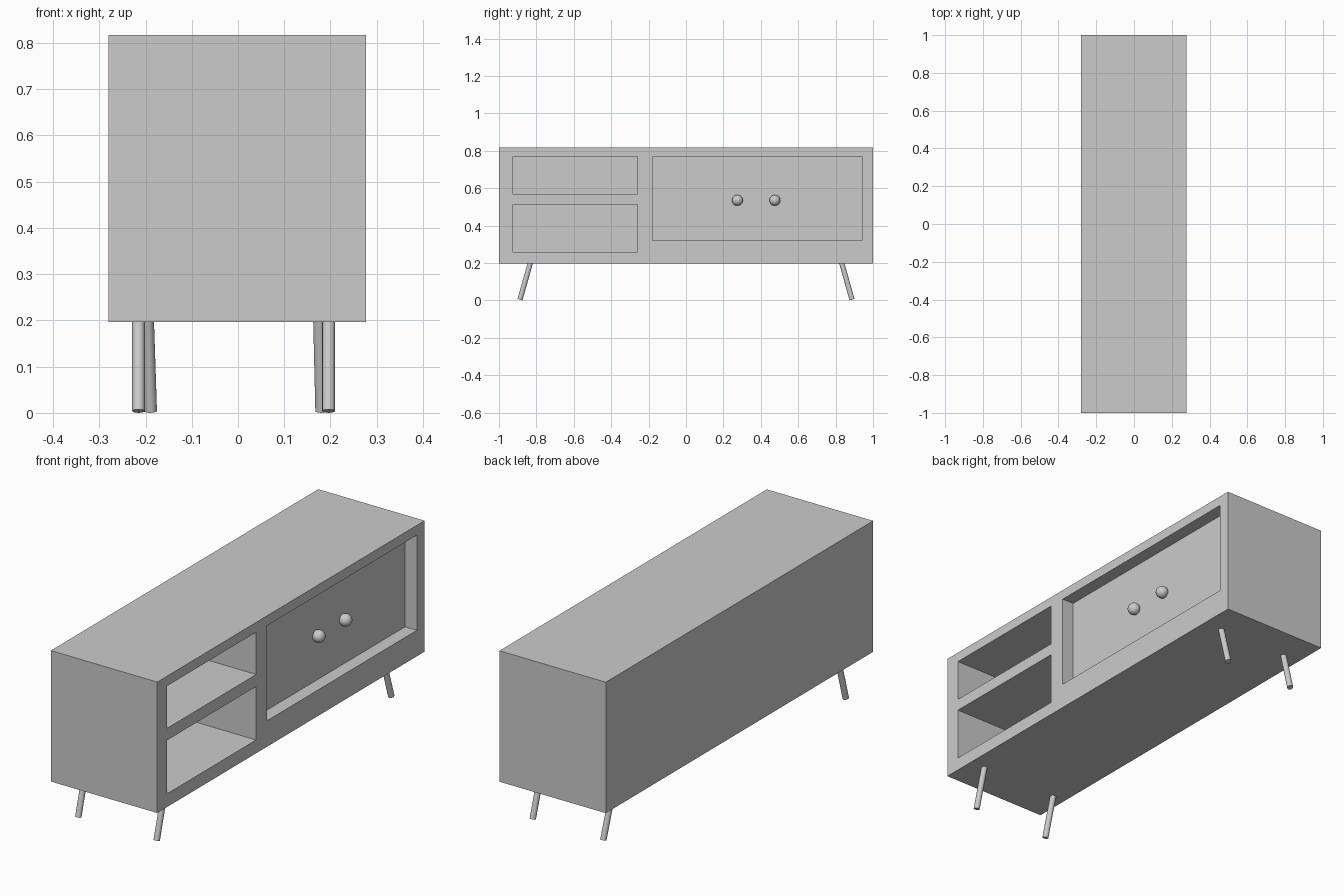
import bpy, math
from mathutils import Vector

if "Cube" in bpy.data.objects:
    bpy.data.objects.remove(bpy.data.objects["Cube"])

def box(name, lo, hi):
    lo, hi = Vector(lo), Vector(hi)
    bpy.ops.mesh.primitive_cube_add(size=1, location=(lo + hi) / 2)
    ob = bpy.context.object
    ob.name = name
    ob.scale = hi - lo
    bpy.ops.object.transform_apply(location=False, rotation=False, scale=True)
    return ob

def leg(name, top, bottom, r=0.0138):
    top, bottom = Vector(top), Vector(bottom)
    axis = top - bottom
    bpy.ops.mesh.primitive_cylinder_add(vertices=32, radius=r, depth=axis.length,
                                        location=(top + bottom) / 2)
    ob = bpy.context.object
    ob.name = name
    ob.rotation_euler = axis.to_track_quat('Z', 'Y').to_euler()
    bpy.ops.object.shade_smooth_by_angle(angle=math.radians(40))

# Cabinet body
FRONT = 0.277
body = box("cabinet_body", (-0.28, -1, 0.197), (FRONT, 1, 0.817))

# Two open shelves and the shallow door recess, cut from the +x side
# (name, y range, z range, x of the inner face)
openings = [
    ("upper_shelf_cutter", (-0.925, -0.26), (0.57, 0.77), -0.23),
    ("lower_shelf_cutter", (-0.925, -0.26), (0.26, 0.513), -0.23),
    ("door_recess_cutter", (-0.178, 0.942), (0.32, 0.77), 0.215),
]
for name, (y0, y1), (z0, z1), depth in openings:
    cutter = box(name, (depth, y0, z0), (FRONT + 0.1, y1, z1))
    cutter.hide_render = True
    bpy.context.view_layer.objects.active = body
    mod = body.modifiers.new(name, 'BOOLEAN')
    mod.operation = 'DIFFERENCE'
    mod.solver = 'EXACT'
    mod.object = cutter
    bpy.ops.object.modifier_apply(modifier=mod.name)
    bpy.data.objects.remove(cutter)

# Round door knobs
for side, y in (("left", 0.275), ("right", 0.475)):
    bpy.ops.mesh.primitive_uv_sphere_add(segments=32, ring_count=16, radius=0.029,
                                         location=(0.231, y, 0.535))
    bpy.context.object.name = side + "_door_knob"
    bpy.ops.object.shade_smooth()

# Splayed round legs: (name, end, x at top, x at bottom)
for name, s, xt, xb in (("leg_near_back", -1, -0.215, -0.215),
                        ("leg_near_front", -1, 0.196, 0.196),
                        ("leg_far_back", 1, -0.196, -0.189),
                        ("leg_far_front", 1, 0.176, 0.181)):
    leg(name, (xt, s * 0.828, 0.215), (xb, s * 0.888, 0.004))
